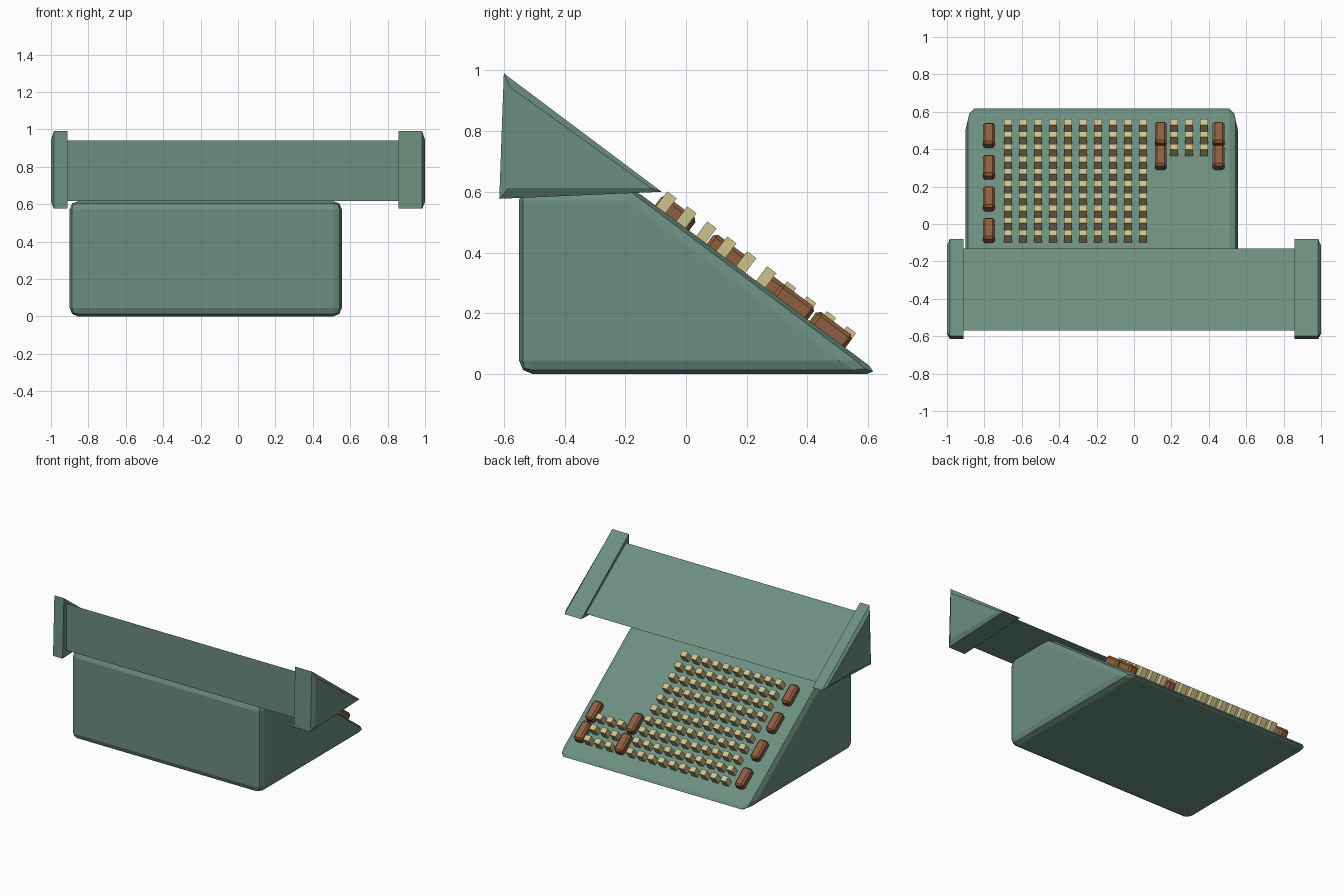
import bpy, bmesh, math
from mathutils import Matrix, Vector

if "Cube" in bpy.data.objects:
    bpy.data.objects.remove(bpy.data.objects["Cube"])


def material(name, rgb):
    m = bpy.data.materials.new(name)
    m.diffuse_color = (*rgb, 1)
    m.use_nodes = True
    m.node_tree.nodes["Principled BSDF"].inputs["Base Color"].default_value = m.diffuse_color
    return m


GREEN = material("green_enamel", (0.15, 0.275, 0.215))
TAN = material("tan_keys", (0.62, 0.54, 0.27))
BROWN = material("brown_keys", (0.27, 0.11, 0.05))


def finish(name, bm, mat, bevel=0, segments=1):
    bmesh.ops.recalc_face_normals(bm, faces=bm.faces[:])
    me = bpy.data.meshes.new(name)
    bm.to_mesh(me)
    bm.free()
    me.materials.append(mat)
    ob = bpy.data.objects.new(name, me)
    bpy.context.collection.objects.link(ob)
    if bevel:
        mod = ob.modifiers.new("bevel", 'BEVEL')
        mod.width = bevel
        mod.segments = segments
        mod.limit_method = 'ANGLE'
    return ob


def loft(name, rings, mat, **kw):
    """Solid through (x, yz-profile) rings with equal point counts."""
    bm = bmesh.new()
    loops = [[bm.verts.new((x, y, z)) for y, z in prof] for x, prof in rings]
    bm.faces.new(loops[0])
    bm.faces.new(loops[-1])
    for a, b in zip(loops, loops[1:]):
        for i in range(len(a)):
            j = (i + 1) % len(a)
            bm.faces.new((a[i], a[j], b[j], b[i]))
    return finish(name, bm, mat, **kw)


# wedge-shaped body with rounded edges
BODY = [(-0.55, 0), (0.64, 0), (-0.183, 0.617), (-0.55, 0.617)]
loft("body", [(-0.9, BODY), (0.555, BODY)], GREEN, bevel=0.045, segments=2)

# long carriage across the top
BAR = [(-0.57, 0.617), (-0.13, 0.617), (-0.57, 0.94)]
loft("carriage", [(-0.93, BAR), (0.88, BAR)], GREEN)

# carriage end caps, chamfered on the outer side
CAP = [(-0.615, 0.577), (-0.08, 0.6), (-0.6, 0.99)]
FACE = [(-0.585, 0.612), (-0.115, 0.612), (-0.58, 0.945)]
loft("left_end_cap", [(-1, FACE), (-0.985, CAP), (-0.912, CAP)], GREEN)
loft("right_end_cap", [(0.857, CAP), (0.985, CAP), (1, FACE)], GREEN)

# keys stand square to the sloping deck
TILT = Matrix.Rotation(-math.atan(0.75), 4, 'X')
SINK = 0.015


def keys(name, spots, size, mat, **kw):
    """Boxes centred on deck points (x, y), partly sunk into the slope."""
    w, length, h = size
    bm = bmesh.new()
    scale = Matrix.Diagonal((w, length, h + SINK, 1))
    for x, y in spots:
        place = Matrix.Translation((x, y, 0.75 * (0.64 - y)))
        lift = Matrix.Translation((0, 0, (h - SINK) / 2))
        bmesh.ops.create_cube(bm, size=1, matrix=place @ TILT @ lift @ scale)
    return finish(name, bm, mat, **kw)


def grid(x0, cols, rows):
    return [(x0 + 0.0802 * c, 0.509 - 0.0657 * r)
            for c in range(cols) for r in range(rows)]


keys("number_keys", grid(-0.674, 10, 10), (0.042, 0.038, 0.06), TAN)
keys("side_number_keys", grid(0.214, 3, 3), (0.042, 0.038, 0.06), TAN)

# larger brown function keys
BIG = (0.064, 0.14, 0.046)
keys("left_function_keys", [(-0.776, 0.463 - 0.1695 * i) for i in range(4)],
     BIG, BROWN, bevel=0.012)
keys("right_function_keys",
     [(x, 0.469 - 0.124 * i) for x in (0.143, 0.452) for i in range(2)],
     BIG, BROWN, bevel=0.012)
